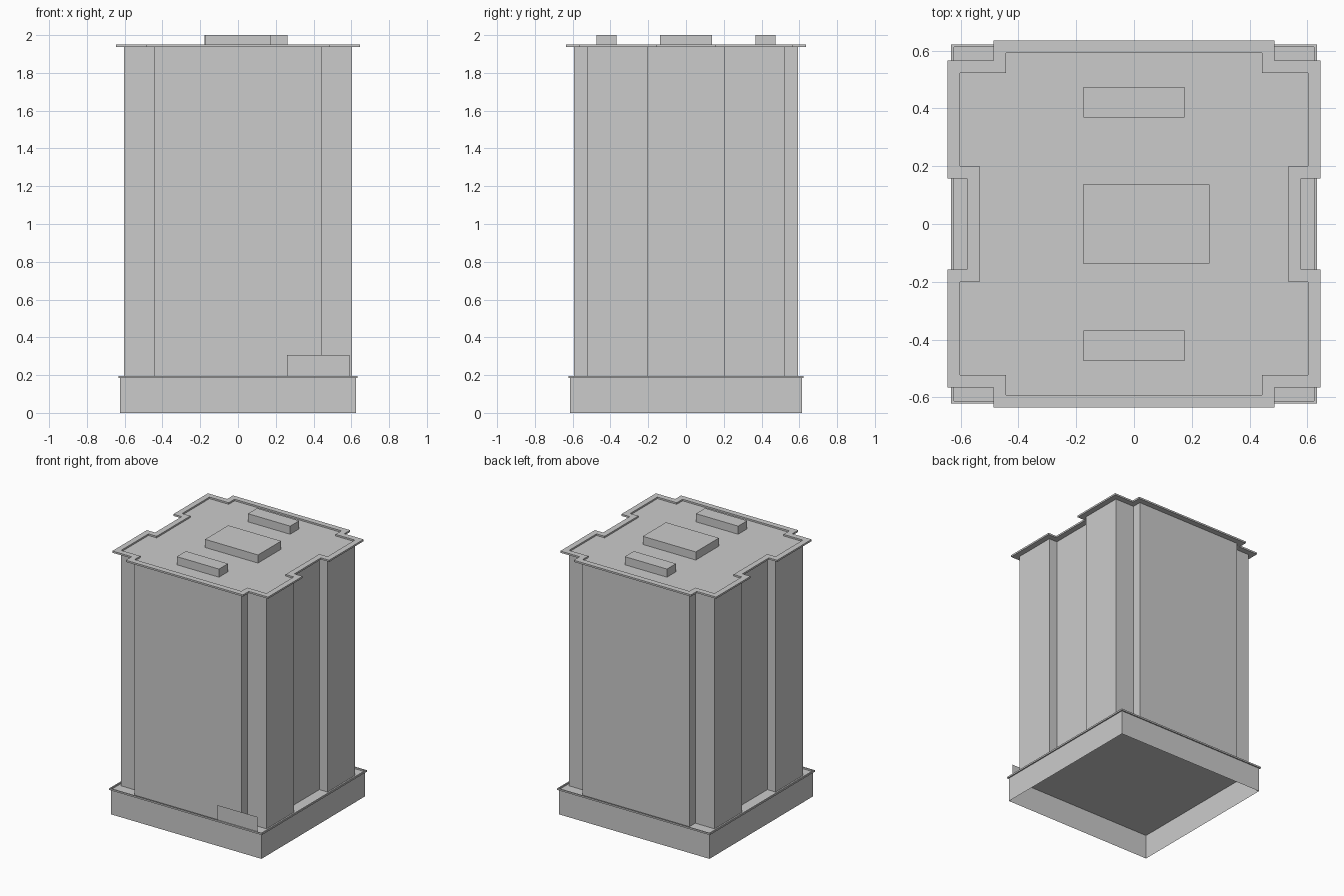
import bpy, bmesh

if "Cube" in bpy.data.objects:
    bpy.data.objects.remove(bpy.data.objects["Cube"])


def make_object(name, bm):
    bmesh.ops.recalc_face_normals(bm, faces=bm.faces)
    mesh = bpy.data.meshes.new(name)
    bm.to_mesh(mesh)
    bm.free()
    obj = bpy.data.objects.new(name, mesh)
    bpy.context.collection.objects.link(obj)
    return obj


def box(name, x0, x1, y0, y1, z0, z1):
    return prism(name, [(x0, y0), (x1, y0), (x1, y1), (x0, y1)], z0, z1, True)


def prism(name, outline, z0, z1, bottom):
    # Extruded outline with a top cap and an optional bottom cap
    bm = bmesh.new()
    low = [bm.verts.new((x, y, z0)) for x, y in outline]
    high = [bm.verts.new((x, y, z1)) for x, y in outline]
    n = len(outline)
    for i in range(n):
        j = (i + 1) % n
        bm.faces.new((low[i], low[j], high[j], high[i]))
    bm.faces.new(high)
    if bottom:
        bm.faces.new(low[::-1])
    else:
        # keep the open shell facing outwards
        pass
    return make_object(name, bm)


def ring(name, inner, outer, z0, z1):
    # Flat rim between two matching outlines
    bm = bmesh.new()
    loops = [[bm.verts.new((x, y, z)) for x, y in pts]
             for pts, z in ((inner, z0), (outer, z0), (outer, z1), (inner, z1))]
    n = len(inner)
    for k in range(4):
        a, b = loops[k], loops[(k + 1) % 4]
        for i in range(n):
            j = (i + 1) % n
            bm.faces.new((a[i], a[j], b[j], b[i]))
    return make_object(name, bm)


def mirror_quarter(quarter):
    # Complete a counter-clockwise outline from its +x +y quarter
    half = quarter + [(-x, y) for x, y in reversed(quarter)]
    return half + [(x, -y) for x, y in reversed(half)]


def tower_outline(d):
    # Notched corners and a recess in each side, grown outwards by d
    return mirror_quarter([
        (0.535 + d, 0.2 - d), (0.603 + d, 0.2 - d), (0.603 + d, 0.523 + d),
        (0.443 + d, 0.523 + d), (0.443 + d, 0.592 + d)])


def rectangle(x, y):
    return mirror_quarter([(x, y)])


# Podium, open underneath, with its thin rim
prism("podium", rectangle(0.624, 0.613), 0.0, 0.185, False)
ring("podium_rim", rectangle(0.624, 0.613), rectangle(0.633, 0.622), 0.184, 0.196)

# Tower and roof edge
prism("tower", tower_outline(0), 0.185, 1.939, False)
ring("roof_rim", tower_outline(0), tower_outline(0.043), 1.938, 1.951)

# Rooftop plant housings
box("roof_housing_centre", -0.177, 0.262, -0.137, 0.137, 1.939, 2.0)
for side, y0, y1 in (("front", -0.475, -0.368), ("back", 0.368, 0.475)):
    box("roof_housing_" + side, -0.175, 0.175, y0, y1, 1.939, 2.0)

# Flat panel standing on the front edge of the podium
panel = bmesh.new()
panel.faces.new([panel.verts.new((x, -0.614, z)) for x, z in
                 ((0.26, 0.185), (0.59, 0.185), (0.59, 0.306), (0.26, 0.306))])
make_object("front_panel", panel)
